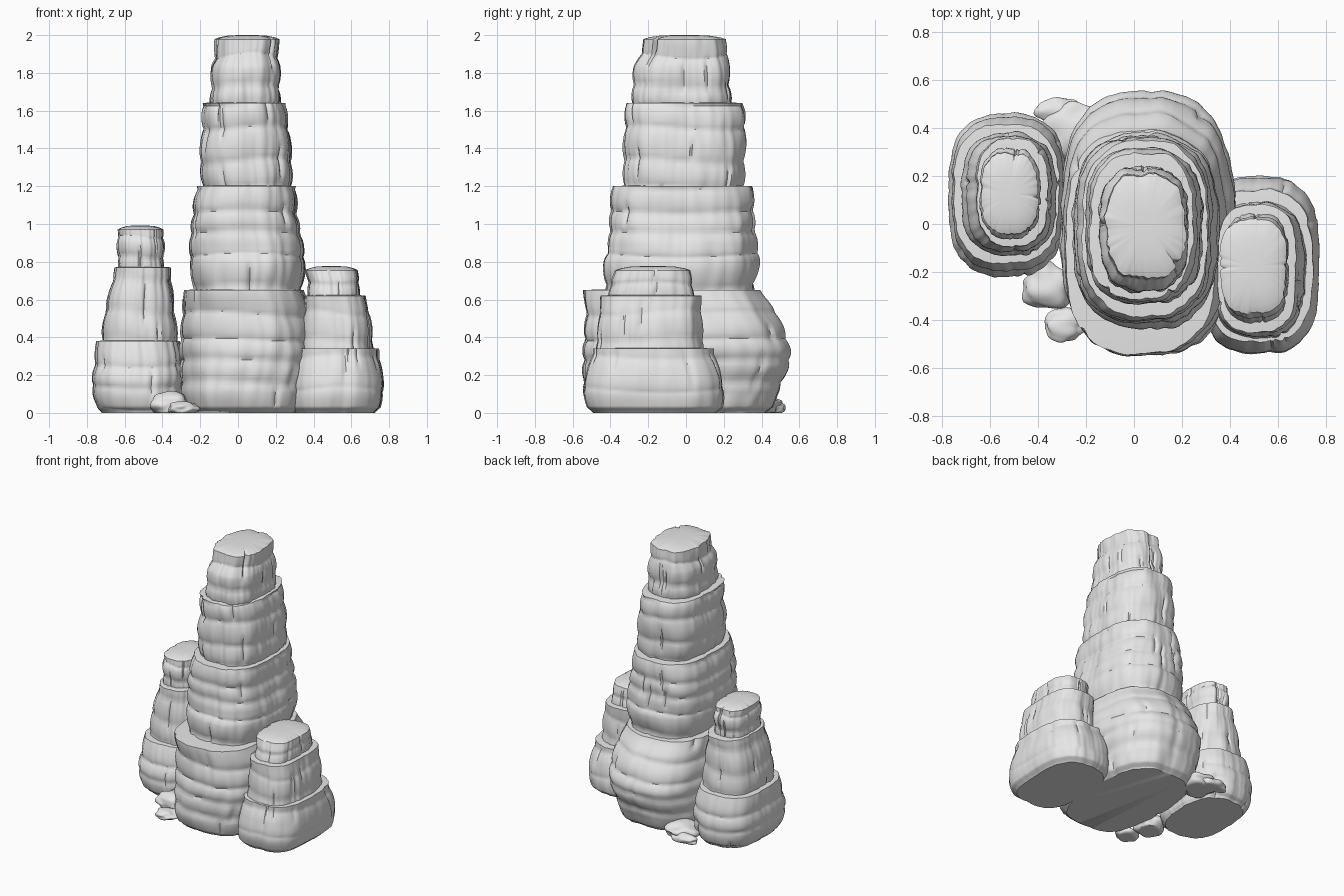
import bpy
import bmesh
import random
from math import sin, cos, pi, exp, tau
from mathutils import Vector, noise

if "Cube" in bpy.data.objects:
    bpy.data.objects.remove(bpy.data.objects["Cube"], do_unlink=True)

random.seed(7)
SIDES = 144
STEPS = 9

# One plain stone colour
stone = bpy.data.materials.new("pale_grey_stone")
stone.use_nodes = True
grey = (.8, .8, .8, 1)
stone.diffuse_color = grey
stone.node_tree.nodes["Principled BSDF"].inputs["Base Color"].default_value = grey


def finish(bm, name):
    """Turn a bmesh into a smooth-shaded stone object."""
    bmesh.ops.recalc_face_normals(bm, faces=bm.faces)
    mesh = bpy.data.meshes.new(name)
    bm.to_mesh(mesh)
    bm.free()
    mesh.materials.append(stone)
    obj = bpy.data.objects.new(name, mesh)
    bpy.context.collection.objects.link(obj)
    bpy.ops.object.select_all(action='DESELECT')
    obj.select_set(True)
    bpy.context.view_layer.objects.active = obj
    bpy.ops.object.shade_smooth_by_angle(angle=pi / 4)
    return obj


def spline(p, q, r, s, t):
    """Catmull-Rom blend between q and r."""
    return q + .5 * t * (r - p + t * (2 * p - 5 * q + 4 * r - s + t * (3 * (q - r) + s - p)))


def resample(rows):
    """Smoothly subdivide a list of (z, x min, x max, y min, y max) sections."""
    out = []
    last = len(rows) - 1
    for i in range(last):
        a, b, c, d = rows[max(i - 1, 0)], rows[i], rows[i + 1], rows[min(i + 2, last)]
        for k in range(STEPS):
            t = k / STEPS
            section = [spline(*v, t) for v in zip(a, b, c, d)]
            section[0] = b[0] + (c[0] - b[0]) * t
            out.append(section)
    return out + [list(rows[last])]


def strata(z, angle, seed):
    """Rounded rock layers parted by narrow grooves."""
    warped = z + .025 * sin(11 * z + seed) + .012 * sin(2 * angle + seed)
    return abs(sin(pi * warped / .135)) ** .6 - .75


def tier(name, rows, power, rough, dome):
    """Loft one weathered rock tier with a sharp upper rim."""
    seed = random.uniform(0, 9)
    low, high = rows[0][0], rows[-1][0]
    cracks = [(random.uniform(0, tau), random.uniform(low, high), random.uniform(.04, .12))
              for _ in range(9)]
    bm = bmesh.new()
    rings = []
    for z, x0, x1, y0, y1 in resample(rows):
        cx, cy, rx, ry = (x0 + x1) / 2, (y0 + y1) / 2, (x1 - x0) / 2, (y1 - y0) / 2
        ring = []
        for i in range(SIDES):
            a = tau * i / SIDES
            c, s = cos(a), sin(a)
            r = (abs(c) ** power + abs(s) ** power) ** (-1 / power)
            offset = rough * strata(z, a, seed)
            offset += rough * .8 * noise.noise(Vector((3 * c, 3 * s, 4 * z + seed)))
            offset += rough * .45 * noise.noise(Vector((9 * c, 9 * s, 3 * z + seed)))
            for ca, cz, length in cracks:
                turn = (a - ca + pi) % tau - pi
                offset -= rough * exp(-(turn / .035) ** 2 - ((z - cz) / length) ** 4)
            ring.append(bm.verts.new((cx + (rx * r + offset) * c,
                                      cy + (ry * r + offset) * s, z)))
        rings.append(ring)
    # Gently domed cap
    centre = sum((v.co for v in rings[-1]), Vector()) / SIDES
    rim = rings[-1]
    for scale in (.95, .85, .6, .3):
        lift = dome * (1 - scale ** 4)
        rings.append([bm.verts.new((centre.x + (v.co.x - centre.x) * scale,
                                    centre.y + (v.co.y - centre.y) * scale,
                                    high + lift)) for v in rim])
    for lower, upper in zip(rings, rings[1:]):
        for i in range(SIDES):
            j = (i + 1) % SIDES
            bm.faces.new((lower[i], lower[j], upper[j], upper[i]))
    bm.faces.new(rings[-1])
    bm.faces.new(rings[0][::-1])
    finish(bm, name)


def tower(name, tiers, power, rough):
    for n, rows in enumerate(tiers):
        top = n == len(tiers) - 1
        tier(f"{name}_tier_{n + 1}", rows, power, rough, .022 if top else .006)


# Tall central spire, widest at the foot and stepped in four tiers
tower("main_spire", [
    [(0, -.26, .33, -.49, .43), (.03, -.28, .36, -.52, .46), (.12, -.3, .38, -.54, .49),
     (.3, -.3, .41, -.54, .55), (.42, -.3, .41, -.53, .52), (.55, -.29, .38, -.53, .46),
     (.65, -.28, .34, -.54, .39)],
    [(.62, -.23, .33, -.42, .35), (.8, -.25, .35, -.43, .38), (.88, -.25, .34, -.41, .37),
     (1.05, -.24, .31, -.4, .36), (1.2, -.22, .31, -.39, .35)],
    [(1.18, -.18, .28, -.33, .3), (1.35, -.2, .28, -.33, .31), (1.5, -.19, .27, -.32, .31),
     (1.64, -.19, .25, -.32, .3)],
    [(1.62, -.14, .22, -.28, .24), (1.83, -.14, .22, -.27, .23), (1.9, -.12, .21, -.24, .22),
     (1.978, -.11, .21, -.22, .2)],
], 2.8, .016)

# Slim spire on the right
tower("right_spire", [
    [(0, -.72, -.32, -.17, .41), (.03, -.75, -.3, -.2, .44), (.15, -.77, -.29, -.22, .46),
     (.25, -.76, -.29, -.2, .45), (.38, -.75, -.31, -.17, .42)],
    [(.36, -.72, -.32, -.13, .38), (.55, -.7, -.34, -.12, .37), (.77, -.65, -.36, -.09, .35)],
    [(.75, -.63, -.4, -.05, .3), (.9, -.64, -.39, -.06, .31), (.97, -.635, -.4, -.04, .29)],
], 2.8, .012)

# Squat spire on the left
tower("left_spire", [
    [(0, .3, .72, -.49, .16), (.03, .28, .75, -.52, .19), (.12, .27, .77, -.54, .2),
     (.22, .28, .76, -.52, .18), (.34, .3, .74, -.49, .14)],
    [(.32, .33, .71, -.47, .09), (.5, .34, .7, -.46, .08), (.62, .35, .67, -.45, .08)],
    [(.6, .37, .64, -.41, .04), (.7, .37, .64, -.39, .03), (.755, .36, .63, -.37, .02)],
], 3, .01)


def rubble(name, x, y, sx, sy, height):
    """Low rounded boulder resting on the ground."""
    bm = bmesh.new()
    bmesh.ops.create_icosphere(bm, subdivisions=4, radius=1)
    for v in bm.verts:
        k = 1 + .25 * noise.noise(v.co * 1.5 + Vector((x, y, 0)) * 20)
        v.co = (x + v.co.x * sx * k, y + v.co.y * sy * k,
                max(0, height * (.4 + .6 * v.co.z * k)))
    finish(bm, name)


# Loose boulders around the foot
for n, spec in enumerate([(-.36, -.26, .11, .1, .11), (-.29, -.42, .08, .07, .06),
                          (-.31, .47, .1, .055, .06), (-.25, .38, .13, .12, .1)]):
    rubble(f"boulder_{n + 1}", *spec)
